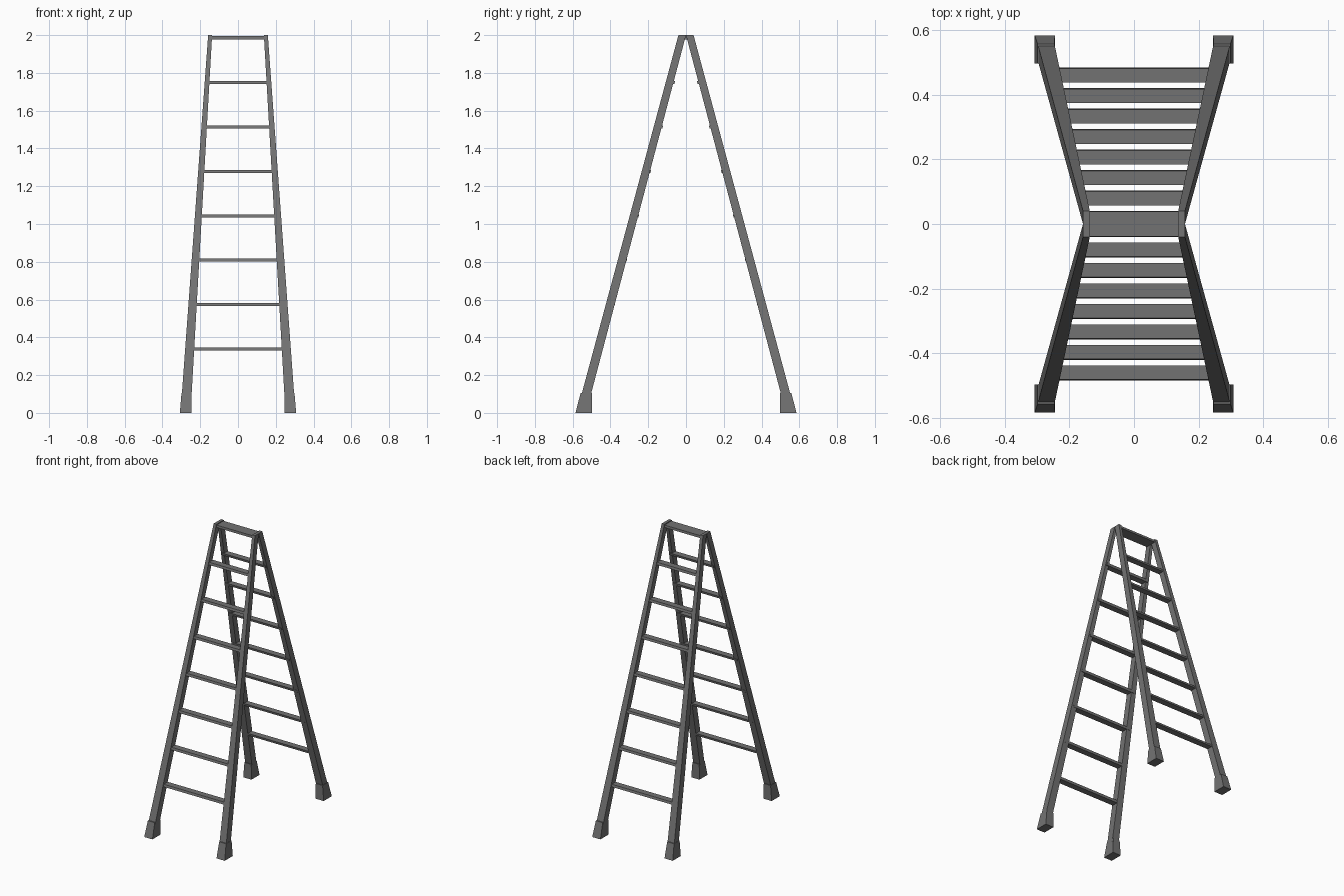
import bpy
import bmesh

cube = bpy.data.objects.get("Cube")
if cube:
    bpy.data.objects.remove(cube, do_unlink=True)

grey = bpy.data.materials.new("dark grey metal")
grey.use_nodes = True
colour = (0.17, 0.17, 0.17, 1)
grey.diffuse_color = colour
grey.node_tree.nodes["Principled BSDF"].inputs["Base Color"].default_value = colour


def loft(name, low, high, sx=1, sy=1):
    """Join two level rectangles, each given as (x0, x1, y0, y1, z)."""
    bm = bmesh.new()
    rings = []
    for x0, x1, y0, y1, z in (low, high):
        corners = ((x0, y0), (x1, y0), (x1, y1), (x0, y1))
        rings.append([bm.verts.new((x * sx, y * sy, z)) for x, y in corners])
    a, b = rings
    bm.faces.new(a)
    bm.faces.new(b)
    for i in range(4):
        j = (i + 1) % 4
        bm.faces.new((a[i], a[j], b[j], b[i]))
    bmesh.ops.recalc_face_normals(bm, faces=bm.faces)
    mesh = bpy.data.meshes.new(name)
    bm.to_mesh(mesh)
    bm.free()
    mesh.materials.append(grey)
    obj = bpy.data.objects.new(name, mesh)
    bpy.context.collection.objects.link(obj)
    return obj


# Tapered rails and flared feet
for side, sx in (("left", 1), ("right", -1)):
    for end, sy in (("front", -1), ("back", 1)):
        loft(f"{end}_{side}_rail",
             (0.25, 0.303, 0.524, 0.574, 0.02),
             (0.137, 0.158, 0, 0.04, 2), sx, sy)
        loft(f"{end}_{side}_foot",
             (0.245, 0.308, 0.497, 0.585, 0),
             (0.247, 0.299, 0.497, 0.558, 0.105), sx, sy)

# Seven flat rungs on each side, leaning with the rails
for end, sy in (("front", -1), ("back", 1)):
    for i in range(7):
        z = 0.338 + 0.2352 * i
        y = 0.462 - 0.0635 * i
        half = 0.262 - 0.0152 * i
        loft(f"{end}_rung_{i + 1}",
             (-half, half, y - 0.0195, y + 0.0235, z - 0.008),
             (-half, half, y - 0.0235, y + 0.0195, z + 0.008), 1, sy)

# Top step
loft("top_step", (-0.147, 0.147, -0.04, 0.04, 1.978),
     (-0.147, 0.147, -0.038, 0.038, 1.994))
